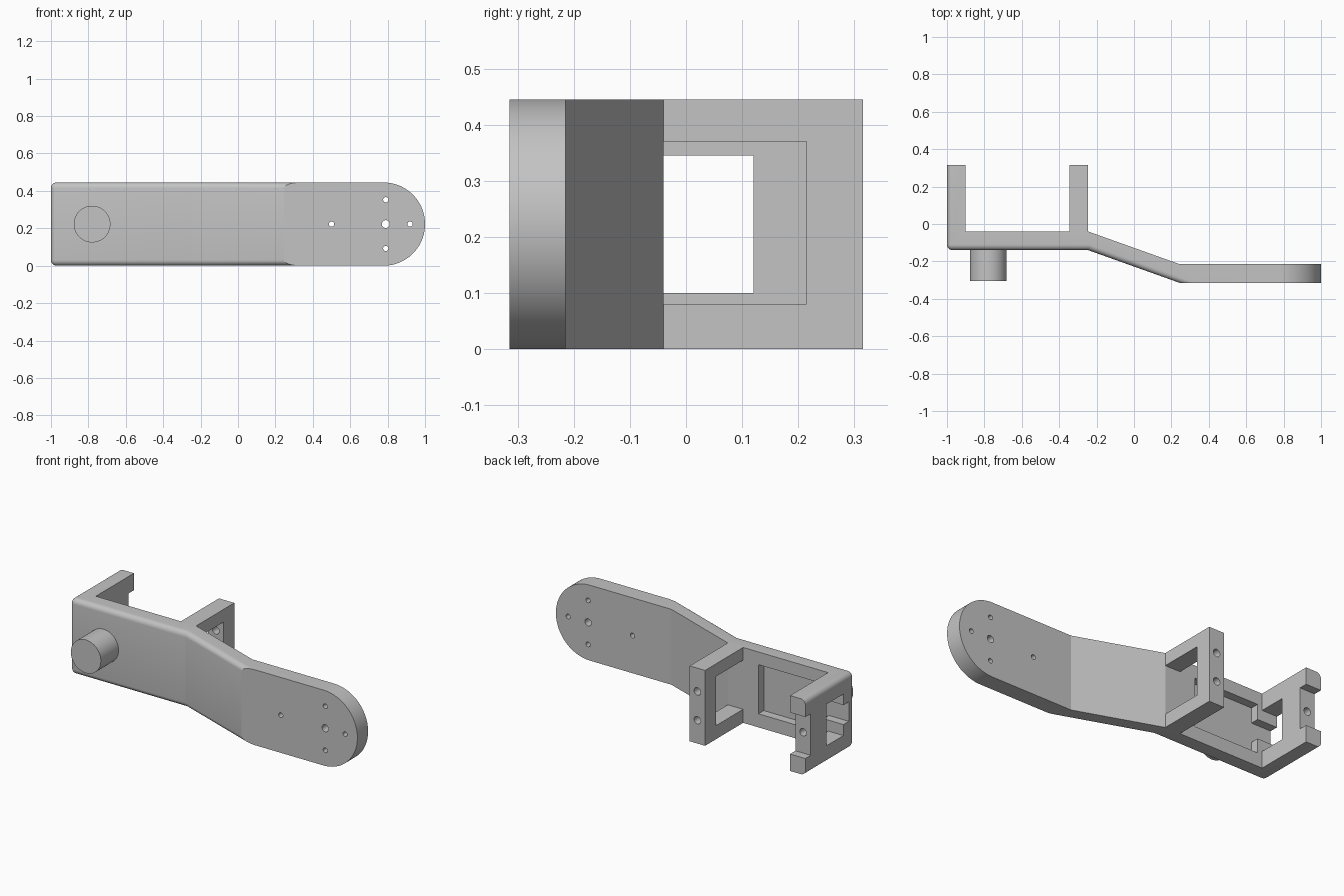
import bpy
import bmesh
import math
from mathutils import Matrix, Vector

default = bpy.data.objects.get("Cube")
if default:
    bpy.data.objects.remove(default, do_unlink=True)

H = 0.445          # bracket height
MID = H / 2

grey = bpy.data.materials.new("plain grey")
grey.use_nodes = True
colour = (0.55, 0.55, 0.55, 1)
grey.diffuse_color = colour
grey.node_tree.nodes["Principled BSDF"].inputs["Base Color"].default_value = colour


def make(name, bm):
    bmesh.ops.recalc_face_normals(bm, faces=bm.faces)
    mesh = bpy.data.meshes.new(name)
    bm.to_mesh(mesh)
    bm.free()
    mesh.materials.append(grey)
    ob = bpy.data.objects.new(name, mesh)
    bpy.context.collection.objects.link(ob)
    return ob


def box(name, x0, x1, y0, y1, z0, z1):
    bm = bmesh.new()
    bmesh.ops.create_cube(bm, size=1)
    for v in bm.verts:
        v.co = Vector(((x0 + x1) / 2 + v.co.x * (x1 - x0),
                       (y0 + y1) / 2 + v.co.y * (y1 - y0),
                       (z0 + z1) / 2 + v.co.z * (z1 - z0)))
    return make(name, bm)


def rod(name, x, z, radius, y0, y1, sides=32):
    bm = bmesh.new()
    matrix = Matrix.Translation((x, (y0 + y1) / 2, z)) @ Matrix.Rotation(math.pi / 2, 4, 'X')
    bmesh.ops.create_cone(bm, cap_ends=True, segments=sides, radius1=radius,
                          radius2=radius, depth=y1 - y0, matrix=matrix)
    return make(name, bm)


def combine(target, other, operation):
    mod = target.modifiers.new("shape", 'BOOLEAN')
    mod.operation = operation
    mod.solver = 'EXACT'
    mod.object = other
    with bpy.context.temp_override(object=target, active_object=target):
        bpy.ops.object.modifier_apply(modifier=mod.name)
    bpy.data.objects.remove(other, do_unlink=True)


# Bracket body: plan outline raised to full height
outline = [(-1, -0.14), (-0.245, -0.14), (0.245, -0.315), (1, -0.315),
           (1, -0.215), (0.245, -0.215), (-0.245, -0.04), (-0.245, 0.315),
           (-0.345, 0.315), (-0.345, -0.04), (-0.9, -0.04), (-0.9, 0.315), (-1, 0.315)]
bm = bmesh.new()
base = bm.faces.new([bm.verts.new((x, y, 0)) for x, y in outline])
raised = bmesh.ops.extrude_face_region(bm, geom=[base])
for v in raised["geom"]:
    if isinstance(v, bmesh.types.BMVert):
        v.co.z = H
bmesh.ops.recalc_face_normals(bm, faces=bm.faces)


def is_end(e):
    a, b = e.verts
    return min(a.co.x, b.co.x) > 0.99 and abs(a.co.z - b.co.z) < 0.01


def is_soft(e):
    a, b = (v.co for v in e.verts)
    left = max(a.x, b.x) < -0.99
    flat = abs(a.z - b.z) < 0.01
    if left:
        return flat and abs(a.y - b.y) > 0.1 or not flat and a.y < -0.1
    front = all(p.y < -0.1 and (p.x < 0 or p.y < -0.3) for p in (a, b))
    return flat and front and max(a.x, b.x) < 0.3


# Round arm tip, then softened front and outer edges
bmesh.ops.bevel(bm, geom=[e for e in bm.edges if is_end(e)], offset=MID - 0.0005,
                offset_type='OFFSET', segments=24, profile=0.5, affect='EDGES')
bmesh.ops.bevel(bm, geom=[e for e in bm.edges if is_soft(e)], offset=0.03,
                offset_type='OFFSET', segments=6, profile=0.5, affect='EDGES')
body = make("bracket_body", bm)

# Openings, seat pocket and cable channel
cuts = [(-0.4, -0.2, -0.04, 0.215, 0.08, 0.37),
        (-1.1, -0.8, -0.04, 0.12, 0.1, 0.345),
        (-1.1, -0.8, 0.265, 0.4, 0.1, 0.345),
        (-0.87, -0.445, -0.09, 0.0, 0.08, 0.37),
        (-1.1, -0.8, -0.09, 0.0, 0.165, 0.28)]
for c in cuts:
    combine(body, box("cutter", *c), 'DIFFERENCE')

# Arm mounting holes
for x, z, r in [(0.79, MID, 0.021), (0.79, MID + 0.13, 0.014), (0.79, MID - 0.13, 0.014),
                (0.92, MID, 0.014), (0.5, MID, 0.014)]:
    combine(body, rod("cutter", x, z, r, -0.4, -0.1, 24), 'DIFFERENCE')

# Screw holes in the two uprights
for x, z, y in [(-0.295, MID + 0.085, 0.15), (-0.295, MID - 0.085, 0.15), (-0.95, MID, 0.05)]:
    combine(body, rod("cutter", x, z, 0.022, y, 0.4, 24), 'DIFFERENCE')

# Front pivot peg
peg = rod("pivot_peg", -0.78, MID, 0.098, -0.305, -0.135, 64)

for ob in (body, peg):
    bpy.ops.object.select_all(action='DESELECT')
    ob.select_set(True)
    bpy.context.view_layer.objects.active = ob
    bpy.ops.object.shade_smooth_by_angle(angle=math.radians(18))
